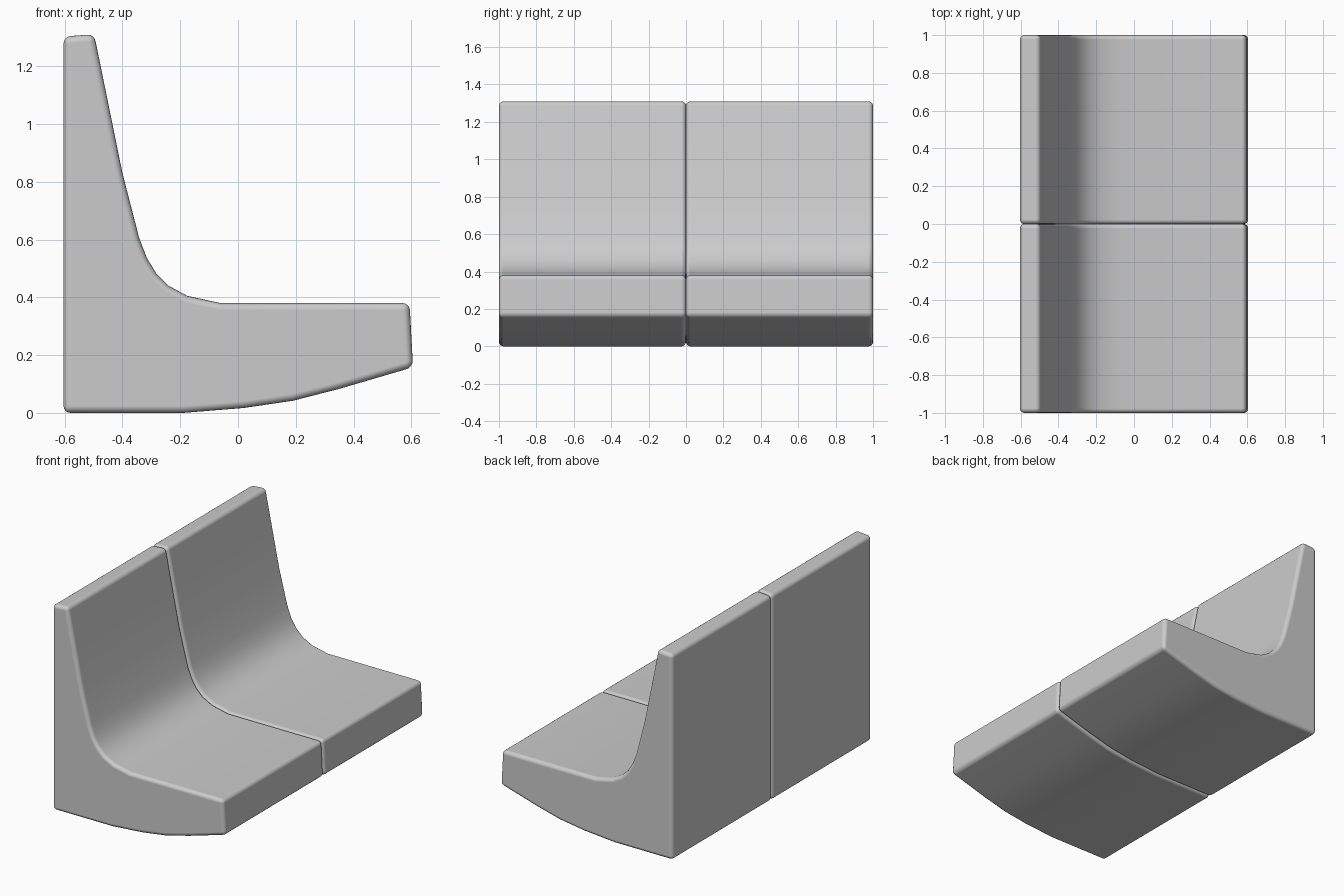
import bpy, bmesh, math

if "Cube" in bpy.data.objects:
    bpy.data.objects.remove(bpy.data.objects["Cube"])

# side profile of one seat (x, z), counter-clockwise from the rear bottom corner
PROFILE = [
    (-0.604, 0.0), (-0.19, 0.0), (0.02, 0.017), (0.19, 0.042), (0.35, 0.083),
    (0.606, 0.158),                                   # front lip
    (0.594, 0.38), (-0.06, 0.38), (-0.175, 0.405), (-0.24, 0.44),
    (-0.283, 0.483), (-0.315, 0.535), (-0.342, 0.605),  # seat to backrest curve
    (-0.40, 0.83), (-0.45, 1.075), (-0.498, 1.311), (-0.604, 1.303),
]


def make_seat(name, y0, y1):
    """Extrude the profile across y and round its hard edges."""
    bm = bmesh.new()
    face = bm.faces.new([bm.verts.new((x, y0, z)) for x, z in PROFILE])
    ext = bmesh.ops.extrude_face_region(bm, geom=[face])
    verts = [v for v in ext["geom"] if isinstance(v, bmesh.types.BMVert)]
    bmesh.ops.translate(bm, verts=verts, vec=(0, y1 - y0, 0))
    bmesh.ops.recalc_face_normals(bm, faces=bm.faces)
    for f in bm.faces:
        f.smooth = True
    mesh = bpy.data.meshes.new(name)
    bm.to_mesh(mesh)
    bm.free()
    obj = bpy.data.objects.new(name, mesh)
    bpy.context.collection.objects.link(obj)

    bevel = obj.modifiers.new("rounded_edges", "BEVEL")
    bevel.width = 0.024
    bevel.segments = 4
    bevel.limit_method = "ANGLE"
    bevel.angle_limit = math.radians(40)
    bevel.harden_normals = True
    return obj


# two identical seats side by side
make_seat("left_seat", -1.0, 0.0)
make_seat("right_seat", 0.0, 1.0)
